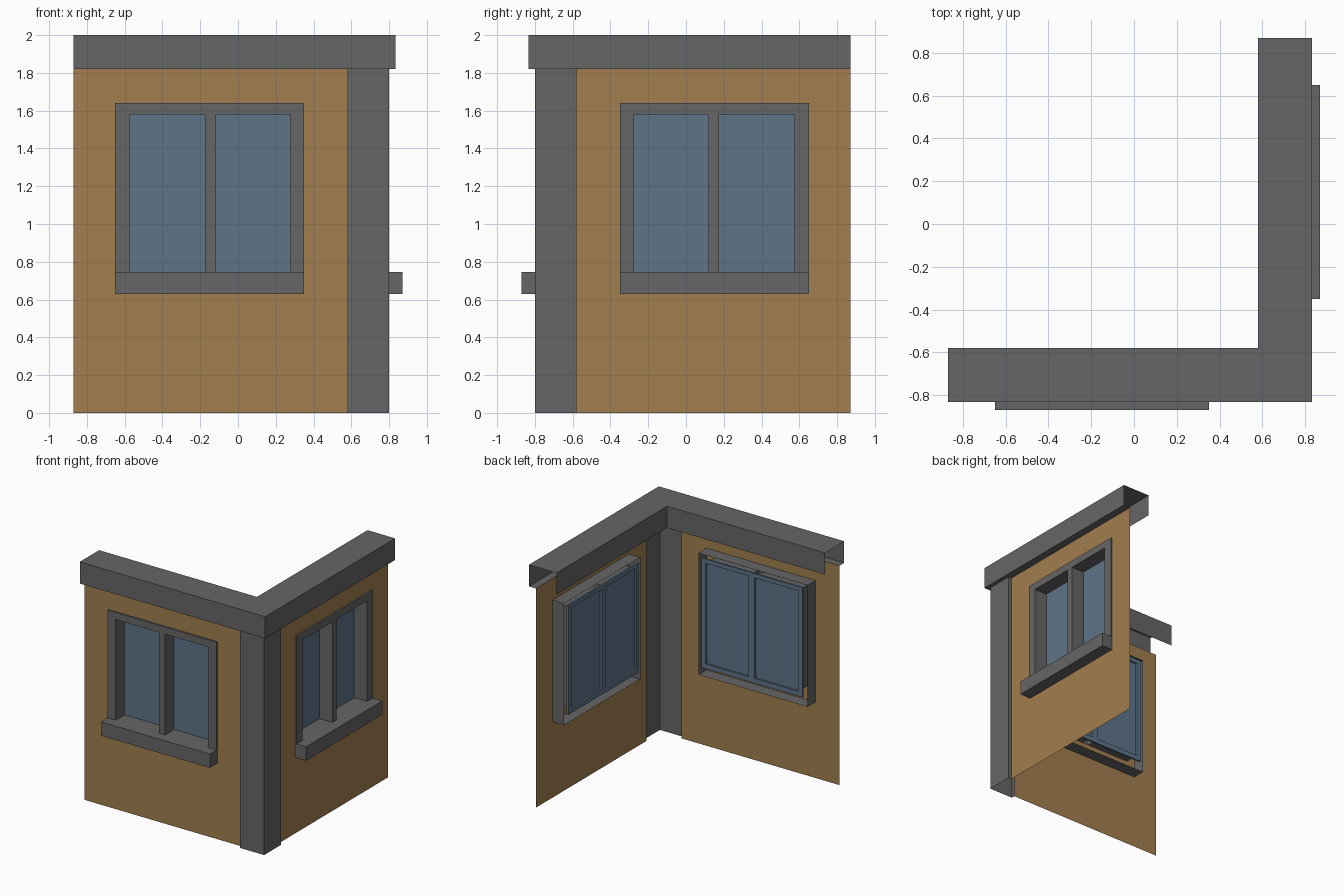
import bpy, bmesh
from mathutils import Vector

if "Cube" in bpy.data.objects:
    bpy.data.objects.remove(bpy.data.objects["Cube"])


def material(name, rgb):
    m = bpy.data.materials.new(name)
    m.diffuse_color = (*rgb, 1)
    m.use_nodes = True
    m.node_tree.nodes["Principled BSDF"].inputs["Base Color"].default_value = m.diffuse_color
    return m


GREY = material("grey trim", (0.133, 0.133, 0.133))
TAN = material("tan wall", (0.365, 0.212, 0.079))
BLUE = material("blue glass", (0.112, 0.174, 0.248))


def finish(bm, name, mat):
    me = bpy.data.meshes.new(name)
    bm.to_mesh(me)
    bm.free()
    me.materials.append(mat)
    ob = bpy.data.objects.new(name, me)
    bpy.context.collection.objects.link(ob)


def both_sides(bm, name, mat):
    """Keep the front part and add its copy mirrored across the corner diagonal."""
    side = bm.copy()
    for v in side.verts:
        v.co.x, v.co.y = -v.co.y, -v.co.x
    bmesh.ops.reverse_faces(side, faces=side.faces[:])
    finish(bm, "front_" + name, mat)
    finish(side, "side_" + name, mat)


def lattice(xs, zs, y, holes, depth=0.0, fill=False):
    """Flat panel facing the front with open cells; its rims run along y by depth."""
    bm = bmesh.new()
    grid = [[bm.verts.new((x, y, z)) for z in zs] for x in xs]
    for i in range(len(xs) - 1):
        for j in range(len(zs) - 1):
            if (i, j) not in holes:
                bm.faces.new((grid[i][j], grid[i + 1][j],
                              grid[i + 1][j + 1], grid[i][j + 1]))
    if depth:
        rims = [e for e in bm.edges if e.is_boundary]
        new = bmesh.ops.extrude_edge_only(bm, edges=rims)["geom"]
        bmesh.ops.translate(bm, vec=(0, depth, 0),
                            verts=[g for g in new if isinstance(g, bmesh.types.BMVert)])
    if fill:
        for i, j in holes:
            bm.faces.new([bm.verts.new((xs[a], y + depth, zs[b])) for a, b in
                          ((i, j), (i + 1, j), (i + 1, j + 1), (i, j + 1))])
    return bm


def sheet(rows, name, mat):
    """Skin a grid of points."""
    bm = bmesh.new()
    vs = [[bm.verts.new(p) for p in row] for row in rows]
    for a, b in zip(vs, vs[1:]):
        for k in range(len(a) - 1):
            bm.faces.new((a[k], a[k + 1], b[k + 1], b[k]))
    finish(bm, name, mat)


END, INNER, WALL, POST, CAP = 0.87, 0.58, 0.77, 0.80, 0.833
EAVE, TOP = 1.82, 2.0
PANES = [(1, 1), (3, 1)]

# walls with window openings
both_sides(lattice([-END, -0.575, 0.275, INNER], [0, 0.745, 1.58, EAVE],
                   -WALL, [(1, 1)]), "wall", TAN)

# window frames: hollow front ring and mullion with deep reveals
both_sides(lattice([-0.65, -0.575, -0.175, -0.12, 0.275, 0.35],
                   [0.63, 0.745, 1.58, 1.64], -0.783, PANES, 0.118),
           "window_frame", GREY)

# glass sheets with panes recessed on the inner side
both_sides(lattice([-0.615, -0.575, -0.175, -0.12, 0.275, 0.315],
                   [0.705, 0.745, 1.58, 1.615], -0.65, PANES, -0.015, True),
           "window_glass", BLUE)

# projecting sills
bm = bmesh.new()
bmesh.ops.create_cube(bm, size=1)
for v in bm.verts:
    v.co = Vector((-0.15 + v.co.x, -0.825 + v.co.y * 0.09, 0.6875 + v.co.z * 0.115))
both_sides(bm, "window_sill", GREY)

# corner post: open shell wrapping the corner
plan = [(INNER, -WALL), (INNER, -POST), (POST, -POST), (POST, -INNER), (WALL, -INNER)]
sheet([[(x, y, z) for x, y in plan] for z in (0, EAVE)], "corner_post", GREY)

# cap: soffit, outer face, top and inner face swept around the corner
profile = [(WALL, EAVE), (CAP, EAVE), (CAP, TOP), (INNER, TOP), (INNER, EAVE)]
sheet([[(-END, -d, z), (d, -d, z), (d, END, z)] for d, z in profile], "roof_cap", GREY)
